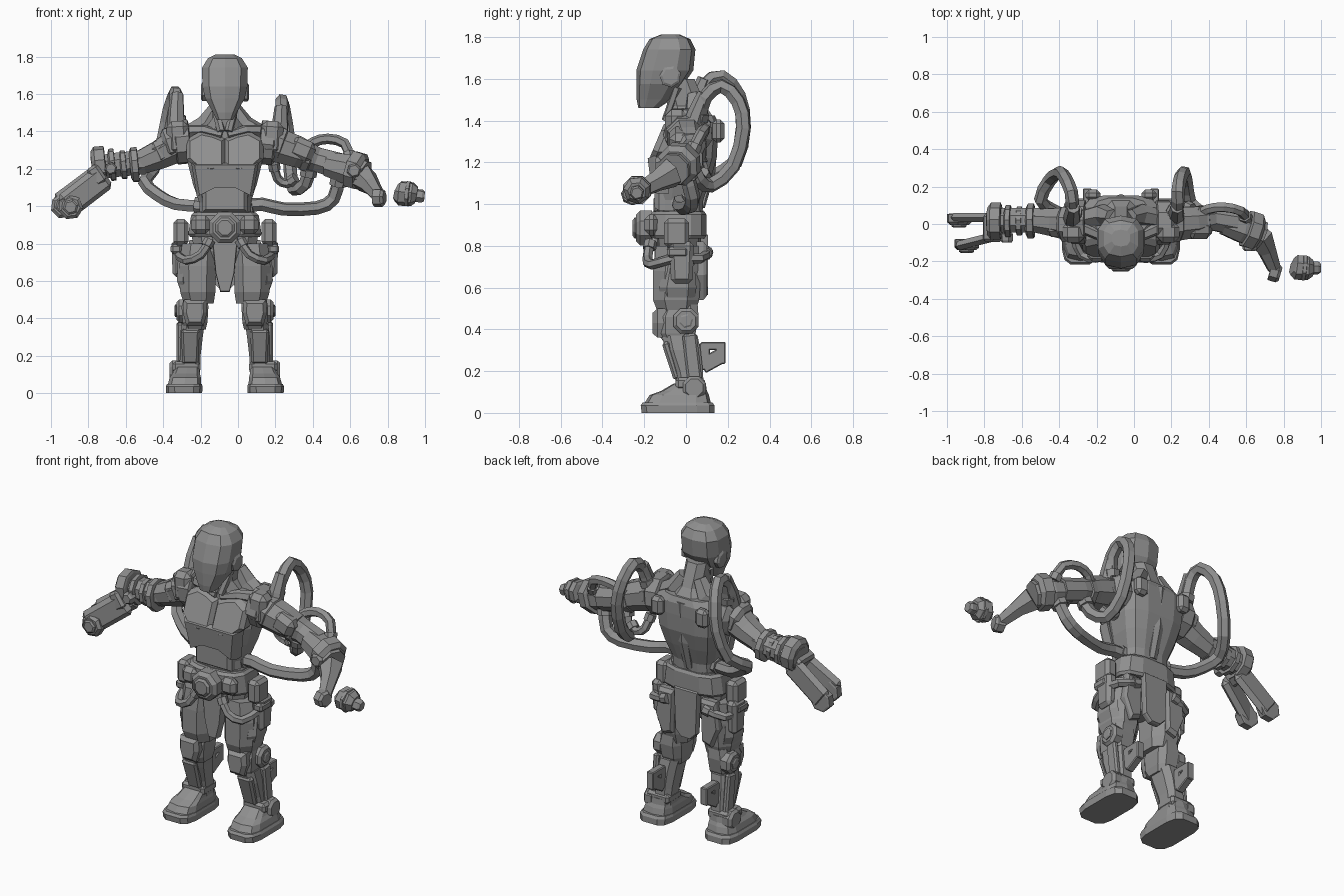
import bpy, bmesh, math
from mathutils import Vector

CX = -0.07  # body centre line
grey = bpy.data.materials.new("metal_grey")
grey.diffuse_color = (0.28, 0.28, 0.28, 1)


def finish(name, bm, bevel=0):
    bmesh.ops.recalc_face_normals(bm, faces=bm.faces)
    me = bpy.data.meshes.new(name)
    bm.to_mesh(me)
    bm.free()
    me.materials.append(grey)
    ob = bpy.data.objects.new(name, me)
    bpy.context.collection.objects.link(ob)
    if bevel:
        m = ob.modifiers.new("bevel", "BEVEL")
        m.width, m.segments = bevel, 1
    return ob


def skin(name, rings):
    bm = bmesh.new()
    vs = [[bm.verts.new(p) for p in r] for r in rings]
    n = len(vs[0])
    for a, b in zip(vs, vs[1:]):
        for i in range(n):
            bm.faces.new((a[i], a[(i + 1) % n], b[(i + 1) % n], b[i]))
    bm.faces.new(vs[0])
    bm.faces.new(vs[-1])
    return finish(name, bm)


def loft(name, secs, n=10, power=0.8):
    """Sections: z, x centre, half width, y front, y back."""
    rings = []
    for z, cx, rx, y0, y1 in secs:
        ring = []
        for i in range(n):
            a = 2 * math.pi * (i + 0.5) / n
            c, s = math.cos(a), math.sin(a)
            ring.append((cx + rx * math.copysign(abs(c) ** power, c),
                         (y0 + y1) / 2 + (y1 - y0) / 2 * math.copysign(abs(s) ** power, s), z))
        rings.append(ring)
    return skin(name, rings)


def tube(name, pts, radii, n=8):
    pts = [Vector(p) for p in pts]
    if not isinstance(radii, (list, tuple)):
        radii = [radii] * len(pts)
    rings, u = [], None
    for i, p in enumerate(pts):
        t = (pts[min(i + 1, len(pts) - 1)] - pts[max(i - 1, 0)]).normalized()
        u = t.orthogonal() if u is None else u - t * u.dot(t)
        u.normalize()
        v = t.cross(u)
        rings.append([p + radii[i] * (u * math.cos(2 * math.pi * (k + .5) / n) + v * math.sin(2 * math.pi * (k + .5) / n))
                      for k in range(n)])
    return skin(name, rings)


def hose(name, pts, r, steps=2):
    P = [Vector(p) for p in pts]
    Q = [2 * P[0] - P[1]] + P + [2 * P[-1] - P[-2]]
    out = []
    for i in range(1, len(Q) - 2):
        a, b, c, d = Q[i - 1:i + 3]
        for k in range(steps):
            t = k / steps
            out.append(0.5 * (2 * b + (c - a) * t + (2 * a - 5 * b + 4 * c - d) * t * t + (3 * b - a - 3 * c + d) * t ** 3))
    out.append(P[-1])
    tube(name, out, r, 6)
    for e, f in ((out[0], out[1]), (out[-1], out[-2])):
        tube(name + "_collar", [e, e + (f - e).normalized() * 0.04], r * 1.3, 7)


def box(name, c, size, bevel=0.012, rot=(0, 0, 0), taper=1):
    bm = bmesh.new()
    bmesh.ops.create_cube(bm, size=1)
    for v in bm.verts:
        k = taper if v.co.z < 0 else 1
        v.co = Vector((v.co.x * size[0] * k, v.co.y * size[1] * k, v.co.z * size[2]))
    ob = finish(name, bm, bevel)
    ob.location, ob.rotation_euler = c, rot
    return ob


def plate(name, outline, y0, y1, inset=0.85, tilt=0):
    """Outline in x, z with a smaller front face that may lean."""
    cx = sum(p[0] for p in outline) / len(outline)
    cz = sum(p[1] for p in outline) / len(outline)
    ym = (y0 + 2 * y1) / 3
    return skin(name, [[(x, y0 + tilt * (z - cz), z) for x, z in outline],
                       [(x, ym + tilt * (z - cz), z) for x, z in outline],
                       [(cx + (x - cx) * inset, y1 + tilt * (z - cz) * inset, cz + (z - cz) * inset) for x, z in outline]])


def disc(name, c, r, depth, axis=(1, 0, 0), n=8):
    c, a = Vector(c), Vector(axis).normalized() * depth / 2
    tube(name, [c - a, c - a * 0.9, c + a * 0.5, c + a], [r * .85, r, r, r * .75], n)


# Head, neck and torso
loft("head", [(1.46, CX, .045, -.228, -.13), (1.50, CX, .065, -.236, -.07), (1.575, CX, .11, -.238, -.01),
              (1.64, CX, .125, -.238, .035), (1.74, CX, .127, -.205, .045), (1.79, CX, .095, -.175, .02),
              (1.812, CX, .05, -.12, -.03)], 10, .75)
loft("neck", [(1.36, CX, .19, -.09, .14), (1.42, CX, .11, -.09, .135), (1.47, CX, .07, -.095, .10),
              (1.60, CX, .07, -.12, .045)], 8)
loft("torso", [(.93, CX, .14, -.135, .08), (1.02, CX, .14, -.13, .085), (1.12, CX, .175, -.125, .12),
               (1.22, CX, .2, -.13, .15), (1.32, CX, .21, -.105, .155), (1.39, CX, .205, -.07, .155),
               (1.425, CX, .15, -.05, .14)], 12, .6)
loft("back_spine", [(.98, CX, .03, .05, .09), (1.15, CX, .035, .08, .14), (1.4, CX, .04, .1, .16)], 6)
plate("belly_plate", [(CX - .12, 1.08), (CX - .06, 1.12), (CX + .06, 1.12), (CX + .12, 1.08), (CX + .12, .97),
                      (CX - .12, .97)], -.09, -.15)
plate("rib_plate", [(CX - .18, 1.23), (CX + .18, 1.23), (CX + .15, 1.05), (CX + .06, 1.095),
                    (CX - .06, 1.095), (CX - .15, 1.05)], -.09, -.172, .9, -.12)

# Waist
loft("pelvis", [(.66, CX, .05, -.10, .03), (.76, CX, .17, -.14, .07), (.88, CX, .19, -.15, .08), (.97, CX, .16, -.145, .085)], 10, .7)
loft("belt", [(.835, CX, .19, -.165, .09), (.85, CX, .2, -.175, .1), (.95, CX, .185, -.175, .1),
              (.965, CX, .17, -.16, .09)], 12, .6)
disc("buckle", (CX, -.2, .885), .09, .08, (0, -1, 0), 8)
disc("buckle_boss", (CX, -.235, .885), .055, .04, (0, -1, 0), 8)
plate("front_cloth", [(CX - .07, .85), (CX + .07, .85), (CX + .05, .64), (CX + .025, .54), (CX - .025, .54),
                      (CX - .05, .64)], -.10, -.15, .95)
plate("rear_cloth", [(CX - .08, .86), (CX + .08, .86), (CX + .07, .6), (CX + .03, .56), (CX - .03, .56),
                     (CX - .07, .6)], .07, .105, .95)

for s in (-1, 1):
    X = lambda d: CX + s * d
    side = "left" if s < 0 else "right"

    def nm(t):
        return side + "_" + t

    disc(nm("ear"), (X(.113), -.075, 1.61), .052, .03, (s, 0, 0), 7)
    plate(nm("chest_plate"), [(X(0), 1.36), (X(.06), 1.385), (X(.13), 1.4), (X(.205), 1.36), (X(.205), 1.25),
                              (X(.14), 1.19), (X(.06), 1.18), (X(0), 1.205)], -.06, -.145, .82, .42)
    tube(nm("collar"), [(X(.015), -.085, 1.38), (X(.11), -.06, 1.405), (X(.2), -.02, 1.40)], [.02, .03, .035], 6)
    tube(nm("neck_cord"), [(X(.02), -.095, 1.4), (X(.06), -.04, 1.56)], .022, 6)
    tube(nm("trapezius"), [(X(.05), .04, 1.52), (X(.1), .05, 1.43), (X(.2), .03, 1.38)], [.04, .06, .05], 6)
    box(nm("back_port"), (X(.15), .155, 1.35), (.08, .06, .11), .02)
    # Shoulder guard
    disc(nm("shoulder_ring"), (X(.235), .01, 1.34), .12, .1, (s, 0, -.1), 9)
    disc(nm("shoulder_cap"), (X(.285), 0, 1.33), .1, .08, (s, 0, -.35), 8)
    box(nm("shoulder_guard"), (X(.25), -.045, 1.365), (.12, .11, .18), .03, (0, s * .06, 0))
    # Hips
    box(nm("belt_pouch"), (X(.13), -.165, .9), (.1, .07, .1), .025)
    box(nm("hip_pouch"), (X(.235), -.045, .86), (.08, .12, .14), .02)
    box(nm("hip_holster"), (X(.25), -.02, .72), (.07, .12, .2), .02, (0, 0, 0), .85)
    box(nm("holster_flap"), (X(.26), -.04, .77), (.06, .1, .05))
    hose(nm("hip_strap"), [(X(.08), -.17, .82), (X(.13), -.185, .74), (X(.21), -.165, .71), (X(.25), -.06, .74),
                           (X(.24), .07, .74), (X(.12), .1, .77)], .024)
    # Leg
    loft(nm("thigh"), [(.48, X(.14), .085, -.14, .05), (.54, X(.145), .1, -.165, .07), (.68, X(.145), .105, -.165, .08),
                       (.80, X(.135), .1, -.15, .08)], 8)
    loft(nm("thigh_armour"), [(.53, X(.2), .035, -.12, .04), (.6, X(.225), .035, -.13, .05), (.72, X(.225), .03, -.1, .04)], 6)
    plate(nm("rear_thigh_plate"), [(X(.09), .82), (X(.19), .82), (X(.21), .66), (X(.16), .54), (X(.10), .56)], .05, .1)
    loft(nm("knee"), [(.34, X(.16), .06, -.11, .03), (.38, X(.16), .07, -.14, .05), (.46, X(.16), .075, -.145, .065),
                      (.52, X(.155), .065, -.115, .06)], 8, .6)
    plate(nm("knee_guard"), [(X(.1), .5), (X(.22), .5), (X(.225), .43), (X(.205), .36), (X(.115), .36), (X(.095), .43)],
          -.09, -.16, .7)
    disc(nm("knee_disc"), (X(.23), 0, .44), .066, .06, (s, 0, 0), 8)
    disc(nm("knee_bolt"), (X(.26), 0, .44), .035, .02, (s, 0, 0), 6)
    loft(nm("shin"), [(.1, X(.19), .06, -.04, .09), (.2, X(.185), .058, -.065, .085), (.30, X(.18), .065, -.105, .075),
                      (.37, X(.17), .065, -.12, .06)], 8, .7)
    box(nm("shin_plate"), (X(.185), -.07, .25), (.1, .04, .19), .012, (.3, 0, 0), .85)
    box(nm("shin_strut"), (X(.24), .03, .26), (.035, .07, .24), .01, (.12, 0, 0))
    # Calf bracket around a small opening
    for t, c, sz, a in (("top", (X(.18), .13, .32), (.045, .12, .04), 0), ("back", (X(.18), .165, .285), (.045, .05, .1), 0),
                        ("near", (X(.18), .09, .27), (.045, .05, .13), 0), ("lower", (X(.18), .125, .25), (.045, .11, .075), .5)):
        box(nm("calf_bracket_" + t), c, sz, .005, (a, 0, 0))
    # Foot
    loft(nm("sole"), [(0, X(.218), .098, -.215, .14), (.035, X(.218), .1, -.22, .14), (.05, X(.216), .094, -.21, .13)], 12, .5)
    loft(nm("toe_cap"), [(.045, X(.216), .092, -.2, .12), (.085, X(.212), .085, -.175, .11), (.105, X(.207), .075, -.12, .1),
                         (.14, X(.2), .065, -.06, .095)], 10, .5)
    box(nm("ankle_cuff"), (X(.205), .02, .14), (.15, .14, .06), .015)
    disc(nm("ankle_disc"), (X(.265), .04, .12), .06, .06, (s, 0, 0), 8)

# Big hoses arching behind each shoulder
hose("left_back_hose", [(-.32, .06, 1.44), (-.33, .09, 1.57), (-.335, .17, 1.61), (-.37, .25, 1.52), (-.40, .275, 1.37),
                        (-.45, .235, 1.2), (-.5, .13, 1.13), (-.43, .07, 1.06), (-.33, .03, 1.01), (-.19, .0, 1.0)], .036)
hose("right_back_hose", [(.21, .06, 1.40), (.235, .09, 1.51), (.235, .17, 1.565), (.25, .25, 1.49), (.27, .275, 1.36),
                         (.28, .225, 1.18), (.3, .12, 1.09), (.36, .06, 1.12), (.38, .03, 1.2)], .036)
hose("right_waist_hose", [(.04, -.02, 1.0), (.13, -.03, 1.01), (.24, -.02, .985), (.42, .02, .99), (.51, .03, 1.04), (.54, 0, 1.15)], .037)
hose("right_arm_hose", [(.35, .05, 1.29), (.40, .08, 1.34), (.48, .09, 1.36), (.57, .07, 1.335), (.6, .03, 1.25)], .028)
hose("right_rib_hose", [(.19, .06, 1.23), (.21, .09, 1.15), (.26, .1, 1.12), (.31, .08, 1.15)], .025)
for s, x, z in (("left", -.33, 0), ("right", .225, -.07)):
    tube(s + "_shoulder_tube", [(x, .02, 1.40 + z), (x, .05, 1.5 + z), (x + .005, .09, 1.6 + z)], [.05, .045, .035], 7)

# Left arm with ringed elbow and two flat prongs
tube("left_upper_arm", [(-.32, 0, 1.33), (-.42, .01, 1.275), (-.54, .02, 1.225)], [.1, .082, .065])
box("left_arm_guard", (-.39, -.02, 1.3), (.14, .1, .13), .03, (0, -.45, 0))
tube("left_elbow", [(-.5, .02, 1.235), (-.66, .02, 1.22), (-.78, .02, 1.2)], .07)
for x, r, w in ((-.555, .095, .045), (-.615, .078, .035), (-.675, .088, .035), (-.745, .1, .075)):
    disc("left_elbow_ring", (x, .015, 1.22), r, w, (-1, 0, -.1), 9)
disc("left_elbow_bolt", (-.68, -.075, 1.2), .035, .05, (0, -1, 0), 6)
for y, x, z, tip, turn in ((.035, -.935, 1.005, .025, 0), (-.085, -.895, 1.0, -.11, .25)):
    box("left_prong", ((-.74 + x) / 2, y, (1.155 + z) / 2), (.29, .05, .145), .025, (0, -.64, turn))
    disc("left_prong_tip", (x, tip, z - .005), .068, .06, (0, -1, 0), 7)
    disc("left_prong_bolt", (x, tip - .03, z - .005), .042, .03, (0, -1, 0), 6)
box("left_prong_bridge", (-.755, -.02, 1.165), (.07, .15, .11), .015, (0, -.6, 0))

# Right arm, bent forward, ending in one short prong
tube("right_upper_arm", [(.2, 0, 1.33), (.32, .01, 1.29), (.42, .03, 1.25), (.54, .01, 1.215)], [.1, .09, .07, .075])
disc("right_arm_band", (.37, .02, 1.265), .085, .05, (1, .1, -.3), 8)
box("right_arm_guard", (.34, -.03, 1.3), (.14, .1, .12), .03, (0, .4, 0))
tube("right_forearm", [(.48, .01, 1.225), (.58, -.02, 1.2), (.68, -.06, 1.165)], [.07, .085, .08])
disc("right_elbow_ring", (.635, -.035, 1.19), .105, .08, (1, -.35, -.3), 8)
disc("right_elbow_bolt", (.62, -.12, 1.19), .04, .05, (0, -1, 0), 6)
tube("right_prong", [(.67, -.07, 1.15), (.71, -.14, 1.11), (.75, -.24, 1.055)], [.075, .052, .038], 6)
disc("right_prong_tip", (.755, -.26, 1.045), .05, .06, (1, -.3, 0), 7)

# Detached hand block
tube("hand_block", [(.85, -.225, 1.075), (.865, -.23, 1.07), (.93, -.235, 1.065), (.955, -.235, 1.06)], [.05, .068, .066, .045], 7)
disc("hand_ring", (.91, -.235, 1.066), .072, .025, (1, -.1, -.1), 8)
disc("hand_knob", (.97, -.235, 1.055), .036, .055, (1, 0, -.1), 6)
